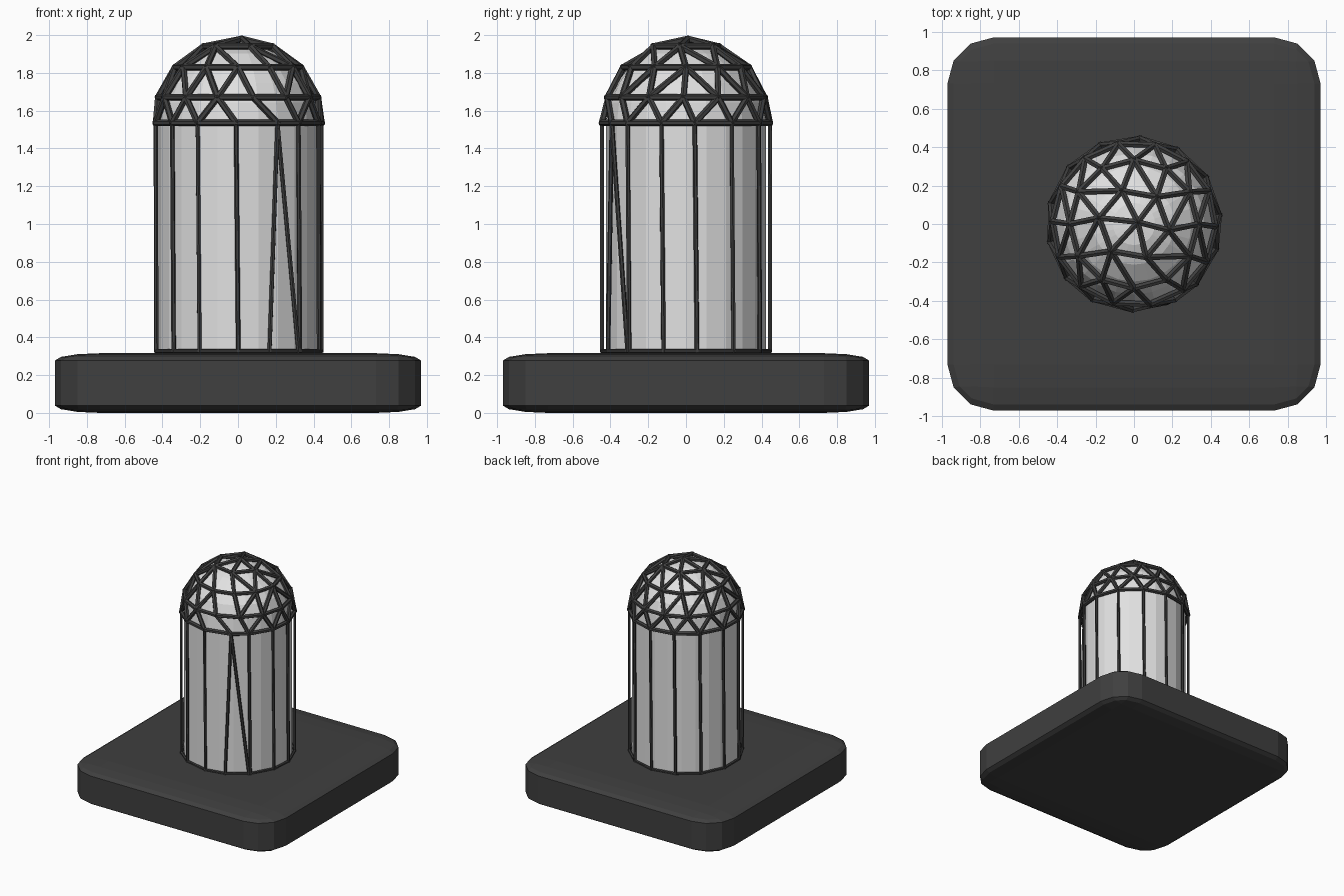
import bpy, bmesh, math
from mathutils import Vector, Matrix

if "Cube" in bpy.data.objects:
    bpy.data.objects.remove(bpy.data.objects["Cube"])


def material(name, v):
    m = bpy.data.materials.new(name)
    m.diffuse_color = (v, v, v, 1)
    m.use_nodes = True
    m.node_tree.nodes["Principled BSDF"].inputs["Base Color"].default_value = m.diffuse_color
    return m


DARK = material("dark_grey", 0.05)
LIGHT = material("light_grey", 0.75)


def finish(name, bm, mat):
    bmesh.ops.recalc_face_normals(bm, faces=bm.faces[:])
    me = bpy.data.meshes.new(name)
    bm.to_mesh(me)
    bm.free()
    me.materials.append(mat)
    ob = bpy.data.objects.new(name, me)
    bpy.context.collection.objects.link(ob)
    return ob


def bar(bm, a, b, r):
    d = b - a
    rot = d.to_track_quat('Z', 'Y').to_matrix().to_4x4()
    bmesh.ops.create_cone(bm, cap_ends=True, segments=6, radius1=r, radius2=r,
                          depth=d.length + r,
                          matrix=Matrix.Translation((a + b) / 2) @ rot)


def polar(deg, r, z):
    # angle measured from the front (-y) towards +x
    a = math.radians(deg)
    return Vector((r * math.sin(a), -r * math.cos(a), z))


# base: bevelled cube squashed into a rounded square slab
bm = bmesh.new()
bmesh.ops.create_cube(bm, size=1.94)
bmesh.ops.bevel(bm, geom=bm.edges[:], offset=0.24, segments=3, profile=0.5,
                affect='EDGES')
bmesh.ops.scale(bm, vec=(1, 1, 0.316 / 1.94), verts=bm.verts[:])
bmesh.ops.translate(bm, vec=(0, 0, 0.158), verts=bm.verts[:])
finish("base", bm, DARK)

# capsule body: straight column with a domed top
SIDES, BODY_R, MID = 24, 0.423, 1.535
profile = [(BODY_R, 0.3)] + [
    (BODY_R * math.cos(math.radians(t)), MID + BODY_R * math.sin(math.radians(t)))
    for t in range(0, 90, 15)]
bm = bmesh.new()
rings = [[bm.verts.new(polar(360 * i / SIDES, r, z)) for i in range(SIDES)]
         for r, z in profile]
for lo, hi in zip(rings, rings[1:]):
    for i in range(SIDES):
        j = (i + 1) % SIDES
        bm.faces.new((lo[i], lo[j], hi[j], hi[i]))
top = bm.verts.new((0, 0, MID + BODY_R))
for i in range(SIDES):
    bm.faces.new((rings[-1][i], rings[-1][(i + 1) % SIDES], top))
bm.faces.new(rings[0][::-1])
finish("capsule_body", bm, LIGHT)

# upright cage bars, with one slanted brace at the front right
R = 0.445
angles = [-78, -51.5, -28.7, -1.3, 28, 46, 73, 96, 123, 150, 176, 203, 229, 256]
feet = [a - 6 if a == 28 else a + 1.5 for a in angles]
bm = bmesh.new()
for a, f in zip(angles, feet):
    bar(bm, polar(a, R, MID), polar(f, R, 0.325), 0.012)
bar(bm, polar(28, R, MID), polar(46, R, 0.325), 0.012)
for f, g in zip(feet, feet[1:] + feet[:1]):
    bar(bm, polar(f, R, 0.327), polar(g, R, 0.327), 0.011)
finish("cage_bars", bm, DARK)

# dome lattice: triangulated rings of points joined by struts
points = [polar(a, R, MID) for a in angles]
for count, z, start in ((14, 1.67, 11), (12, 1.83, 0), (6, 1.94, 20)):
    r = math.sqrt(R * R - (z - MID) ** 2)
    points += [polar(start + 360 * i / count, r, z) for i in range(count)]
points.append(Vector((0.02, 0.01, MID + R)))
hull = bmesh.new()
for p in points:
    hull.verts.new(p)
bmesh.ops.convex_hull(hull, input=hull.verts[:])
bm = bmesh.new()
for e in hull.edges:
    a, b = (v.co for v in e.verts)
    mid, d = (a + b) / 2, b - a
    # skip the floor edges, and a few diagonals that leave wider front cells
    open_cell = (-0.02 < mid.x < 0.25 and mid.y < -0.1
                 and d.x * d.z > 0 and abs(d.z) > 0.08)
    if d.length < 0.3 and not open_cell:
        bar(bm, a, b, 0.017)
hull.free()
finish("dome_lattice", bm, DARK)
